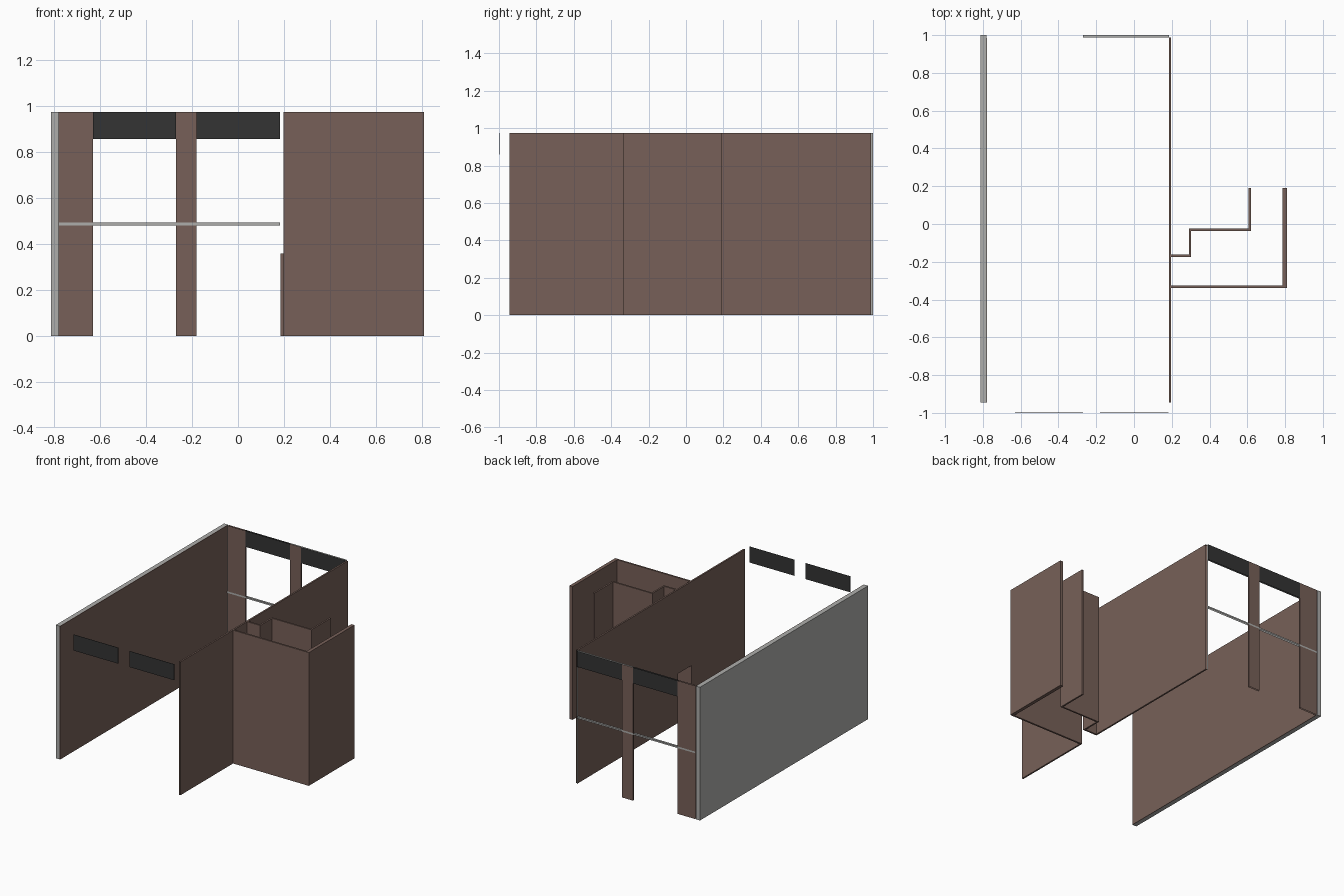
import bpy, bmesh

if "Cube" in bpy.data.objects:
    bpy.data.objects.remove(bpy.data.objects["Cube"])

H = 0.975  # wall height


def material(name, rgb):
    m = bpy.data.materials.new(name)
    m.diffuse_color = (*rgb, 1)
    m.use_nodes = True
    m.node_tree.nodes["Principled BSDF"].inputs["Base Color"].default_value = m.diffuse_color
    return m


BROWN = material("brown_wall", (0.185, 0.118, 0.098))
GREY = material("light_grey", (0.42, 0.42, 0.41))
DARK = material("dark_panel", (0.033, 0.034, 0.034))


def finish(bm, name, mat):
    mesh = bpy.data.meshes.new(name)
    bm.to_mesh(mesh)
    bm.free()
    mesh.materials.append(mat)
    ob = bpy.data.objects.new(name, mesh)
    bpy.context.collection.objects.link(ob)
    return ob


def box(name, x, y, z, mat):
    bm = bmesh.new()
    bmesh.ops.create_cube(bm, size=1)
    for v in bm.verts:
        for i, (a, b) in enumerate((x, y, z)):
            v.co[i] = b if v.co[i] > 0 else a
    return finish(bm, name, mat)


def sheet(name, pts, mat):
    bm = bmesh.new()
    bm.faces.new([bm.verts.new(p) for p in pts])
    return finish(bm, name, mat)


def sheet_xz(name, x, y, z, mat, facing):
    pts = [(x[0], y, z[0]), (x[1], y, z[0]), (x[1], y, z[1]), (x[0], y, z[1])]
    return sheet(name, pts if facing < 0 else pts[::-1], mat)


def sheet_yz(name, x, y, z, mat, facing):
    pts = [(x, y[0], z[0]), (x, y[1], z[0]), (x, y[1], z[1]), (x, y[0], z[1])]
    return sheet(name, pts if facing > 0 else pts[::-1], mat)


# Left wall: grey slab with brown inner lining
box("left_wall", (-0.813, -0.782), (-0.945, 1.0), (0, H), GREY)
box("left_wall_lining", (-0.782, -0.778), (-0.945, 0.985), (0, H), BROWN)

# Right wall: hollow, open at both ends, with a low doorway
bm = bmesh.new()
outline = [(-0.945, 0), (-0.325, 0), (-0.325, 0.36), (-0.173, 0.36),
           (-0.173, 0), (0.988, 0), (0.988, H), (-0.945, H)]
face = bm.faces.new([bm.verts.new((0.185, y, z)) for y, z in outline])
ext = bmesh.ops.extrude_face_region(bm, geom=[face], use_keep_orig=True)
for v in ext["geom"]:
    if isinstance(v, bmesh.types.BMVert):
        v.co.x = 0.197
bmesh.ops.recalc_face_normals(bm, faces=bm.faces)
ends = [f for f in bm.faces if abs(f.normal.y) > 0.9
        and abs(f.calc_center_median().y) > 0.9]
bmesh.ops.delete(bm, geom=ends, context="FACES")
finish(bm, "right_wall", BROWN)

# Side room: outer walls and stepped inner walls
for name, x, y in (
        ("room_front_wall", (0.197, 0.785), (-0.338, -0.325)),
        ("room_side_wall", (0.785, 0.81), (-0.338, 0.19)),
        ("step_wall_a", (0.197, 0.302), (-0.175, -0.162)),
        ("step_wall_b", (0.29, 0.302), (-0.162, -0.024)),
        ("step_wall_c", (0.302, 0.619), (-0.036, -0.024)),
        ("step_wall_d", (0.607, 0.619), (-0.024, 0.19))):
    box(name, x, y, (0, H), BROWN)

# Back wall: two skins of pillars, dark upper panels and a thin rail
bays = ((-0.63, -0.27), (-0.18, 0.183))
for side, y, facing in (("inner", 0.987, -1), ("outer", 0.999, 1)):
    for px in ((-0.778, -0.63), (-0.27, -0.18)):
        sheet_xz(f"back_pillar_{side}", px, y, (0, H), BROWN, facing)
    for bx in bays:
        sheet_xz(f"back_panel_{side}", bx, y, (0.858, H), DARK, facing)
    sheet_xz(f"back_rail_{side}", (-0.778, 0.183), y + 0.001 * facing,
             (0.482, 0.494), GREY, facing)

# Pillar returns, grey end strip and grey top cap of the back wall
for x, facing in ((-0.63, 1), (-0.27, -1), (-0.18, 1)):
    sheet_yz("pillar_return", x, (0.987, 0.999), (0, H), BROWN, facing)
sheet_yz("back_end_strip", 0.184, (0.987, 1.0), (0, H), GREY, 1)
sheet("back_top_cap", [(-0.27, 0.987, H), (0.184, 0.987, H),
                       (0.184, 1.0, H), (-0.27, 1.0, H)], GREY)

# Front upper panels, floating just ahead of the walls
for bx in bays:
    box("front_panel", bx, (-1.0, -0.998), (0.858, H), DARK)
